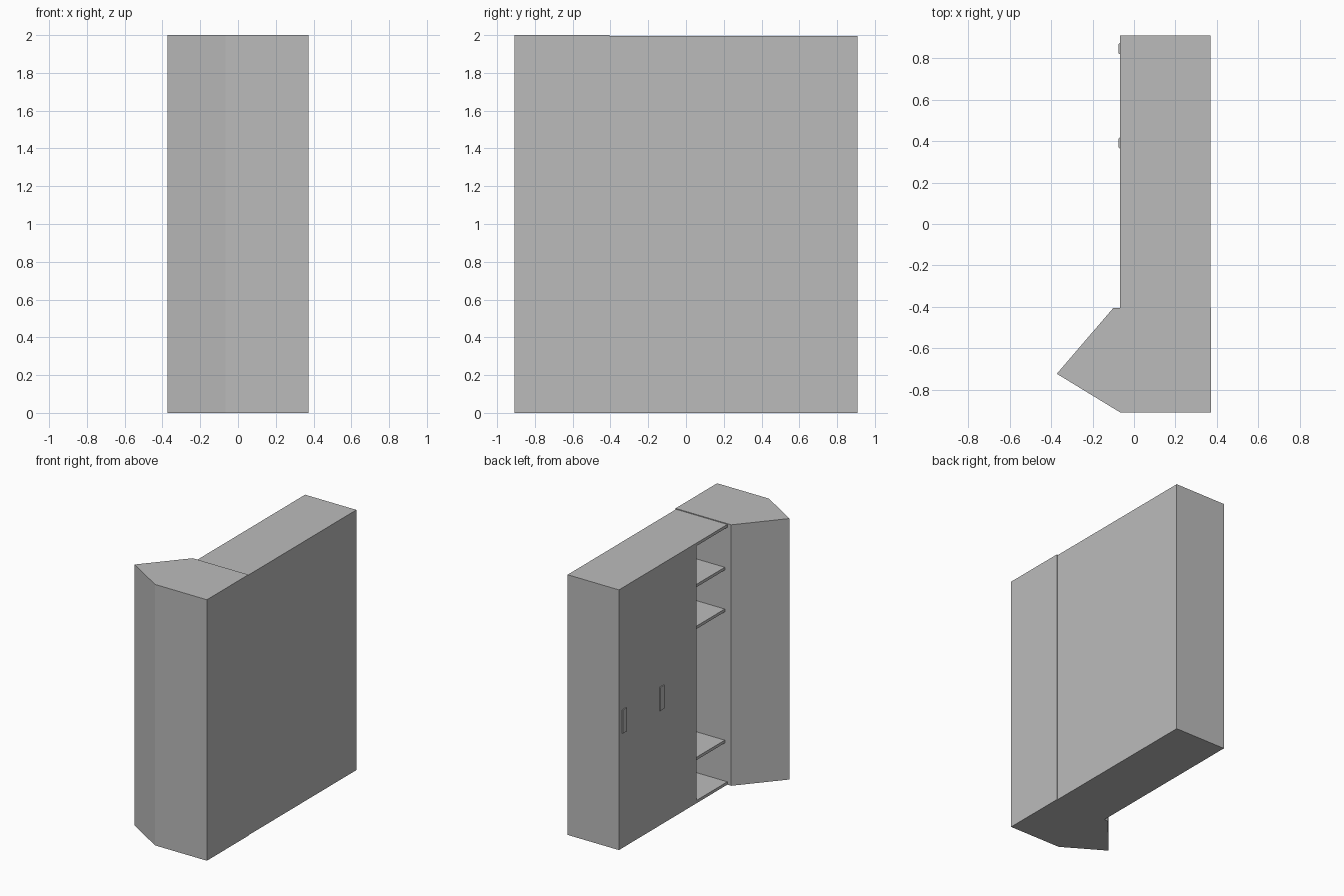
import bpy
import bmesh

default = bpy.data.objects.get("Cube")
if default:
    bpy.data.objects.remove(default, do_unlink=True)

# Single flat colour
grey = bpy.data.materials.new("plain_grey")
grey.use_nodes = True
colour = (0.5, 0.5, 0.5, 1)
grey.diffuse_color = colour
grey.node_tree.nodes["Principled BSDF"].inputs["Base Color"].default_value = colour


def prism(name, outline, bottom, top):
    """Extrude a plan outline from bottom to top."""
    bm = bmesh.new()
    face = bm.faces.new([bm.verts.new((x, y, bottom)) for x, y in outline])
    ext = bmesh.ops.extrude_face_region(bm, geom=[face])
    verts = [v for v in ext["geom"] if isinstance(v, bmesh.types.BMVert)]
    bmesh.ops.translate(bm, verts=verts, vec=(0, 0, top - bottom))
    bmesh.ops.recalc_face_normals(bm, faces=bm.faces)
    mesh = bpy.data.meshes.new(name)
    bm.to_mesh(mesh)
    bm.free()
    mesh.materials.append(grey)
    obj = bpy.data.objects.new(name, mesh)
    bpy.context.collection.objects.link(obj)
    return obj


def board(name, x0, x1, y0, y1, z0, z1):
    return prism(name, [(x0, y0), (x1, y0), (x1, y1), (x0, y1)], z0, z1)


FACE, BACK = -0.067, 0.368      # cabinet depth
NEAR, FAR = -0.405, 0.908       # cabinet length
TOP, T = 1.994, 0.022           # cabinet height and board thickness
OPEN_END = -0.03                # where the open shelves meet the doors
INNER = BACK - T

# Angled corner unit
prism("corner_unit", [(0.372, -0.908), (0.372, NEAR), (-0.1, NEAR),
                      (-0.372, -0.722), (FACE, -0.908)], 0, 2)

# Cabinet shell
board("bottom_board", FACE, BACK, NEAR, FAR, 0, T)
board("top_board", FACE, BACK, NEAR, FAR, TOP - T, TOP)
board("back_panel", INNER, BACK, NEAR, FAR, T, TOP - T)
board("end_panel", FACE, INNER, FAR - T, FAR, T, TOP - T)
board("partition", FACE + T, INNER, OPEN_END, OPEN_END + T, T, TOP - T)

# Open shelves
for i, z in enumerate((0.335, 1.34, 1.66)):
    board(f"shelf_{i + 1}", FACE + T, INNER, NEAR, OPEN_END, z - T, z)

# Two flush doors, each with a thin handle
middle = (OPEN_END + FAR - T) / 2
for side, y0, y1, grip in (("near", OPEN_END, middle, 0.39),
                           ("far", middle, FAR - T, 0.845)):
    board(f"{side}_door", FACE, FACE + T, y0, y1, T, TOP - T)
    prism(f"{side}_handle", [(FACE, grip - 0.028), (FACE, grip + 0.028),
                             (FACE - 0.007, grip + 0.022),
                             (FACE - 0.007, grip - 0.022)], 0.88, 1.06)
